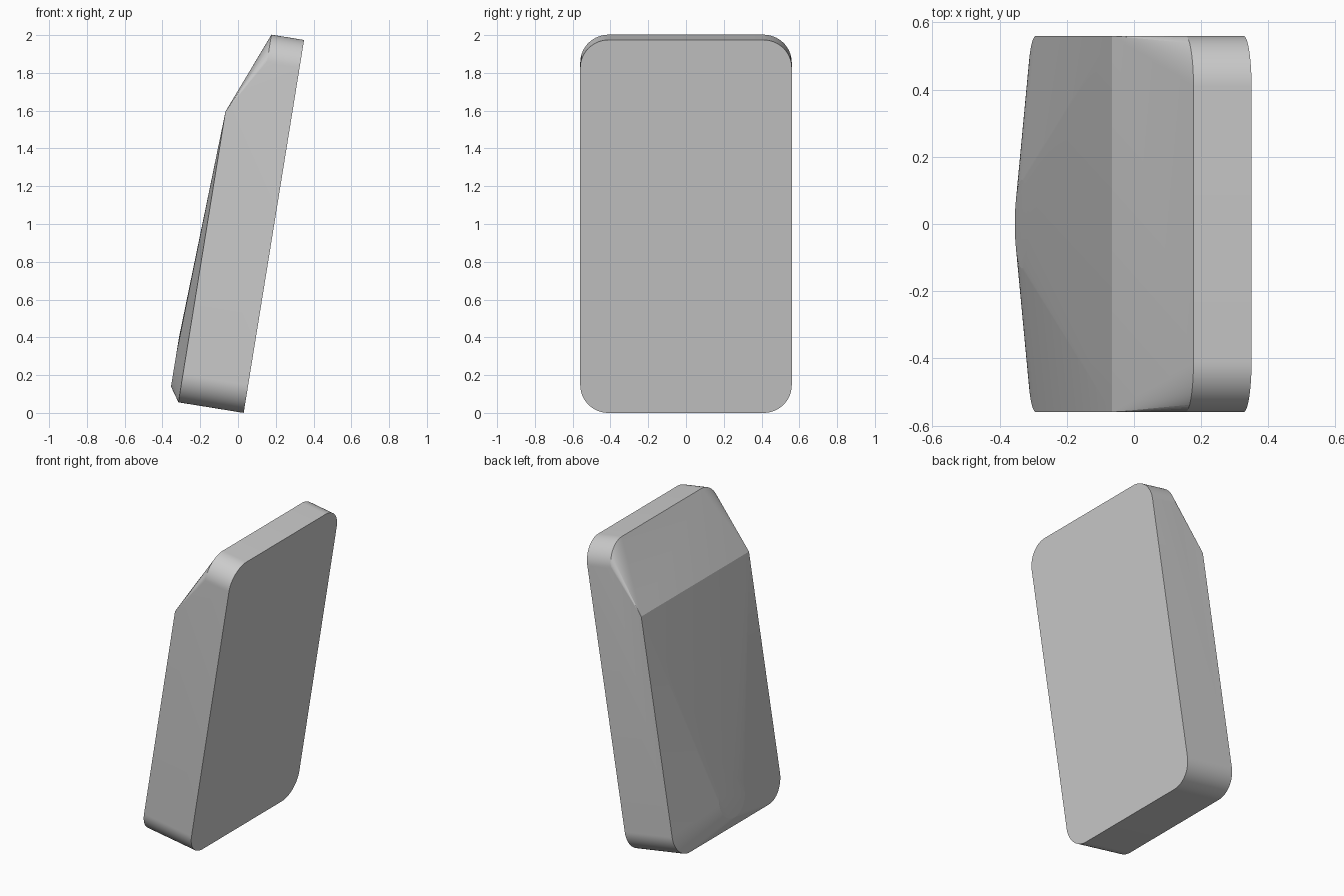
import bpy
import bmesh
from math import sin, cos, pi, radians
from mathutils import Matrix

cube = bpy.data.objects.get("Cube")
if cube:
    bpy.data.objects.remove(cube, do_unlink=True)

LENGTH, HALF_W, RADIUS = 2.0, 0.56, 0.15
FULL, THIN = 0.35, 0.175       # depth of the body and of its bevelled top
SHOULDER = 1.56                # where the top bevel starts
STEPS = 20

bm = bmesh.new()


def corner(depth, end):
    """Pair of rounded corners at the bottom (end -1) or top (end 1)."""
    centre = LENGTH - RADIUS if end > 0 else RADIUS
    for side in (-1, 1):
        for i in range(STEPS + 1):
            a = pi / 2 * i / STEPS
            bm.verts.new((-depth,
                          side * (HALF_W - RADIUS + RADIUS * cos(a)),
                          centre + end * RADIUS * sin(a)))


# Rounded face plate, and the thicker back behind it
corner(0, -1)
corner(0, 1)
corner(FULL, -1)
corner(THIN, 1)
for side in (-1, 1):
    bm.verts.new((-FULL, side * HALF_W, SHOULDER))

# Small round pad that swells the lower back
for i in range(32):
    a = 2 * pi * i / 32
    bm.verts.new((-0.402, 0.132 * sin(a), 0.208 + 0.132 * cos(a)))

# Stretch one skin over all of the outlines
hull = bmesh.ops.convex_hull(bm, input=bm.verts[:])
loose = {v for v in hull["geom_interior"] + hull["geom_unused"]
         if isinstance(v, bmesh.types.BMVert)}
bmesh.ops.delete(bm, geom=list(loose), context="VERTS")
bmesh.ops.dissolve_limit(bm, angle_limit=radians(0.1),
                         verts=bm.verts[:], edges=bm.edges[:])
bmesh.ops.recalc_face_normals(bm, faces=bm.faces[:])

# Lean the slab back
bm.transform(Matrix.Translation((0.03, 0, 0)) @ Matrix.Rotation(radians(9.2), 4, "Y"))

mesh = bpy.data.meshes.new("slab_body")
bm.to_mesh(mesh)
bm.free()
slab = bpy.data.objects.new("slab_body", mesh)
bpy.context.collection.objects.link(slab)

grey = bpy.data.materials.new("light_grey")
grey.use_nodes = True
colour = (0.6, 0.6, 0.6, 1)
grey.diffuse_color = colour
grey.node_tree.nodes["Principled BSDF"].inputs["Base Color"].default_value = colour
mesh.materials.append(grey)

bpy.ops.object.select_all(action="DESELECT")
slab.select_set(True)
bpy.context.view_layer.objects.active = slab
bpy.ops.object.shade_smooth_by_angle(angle=radians(5))
